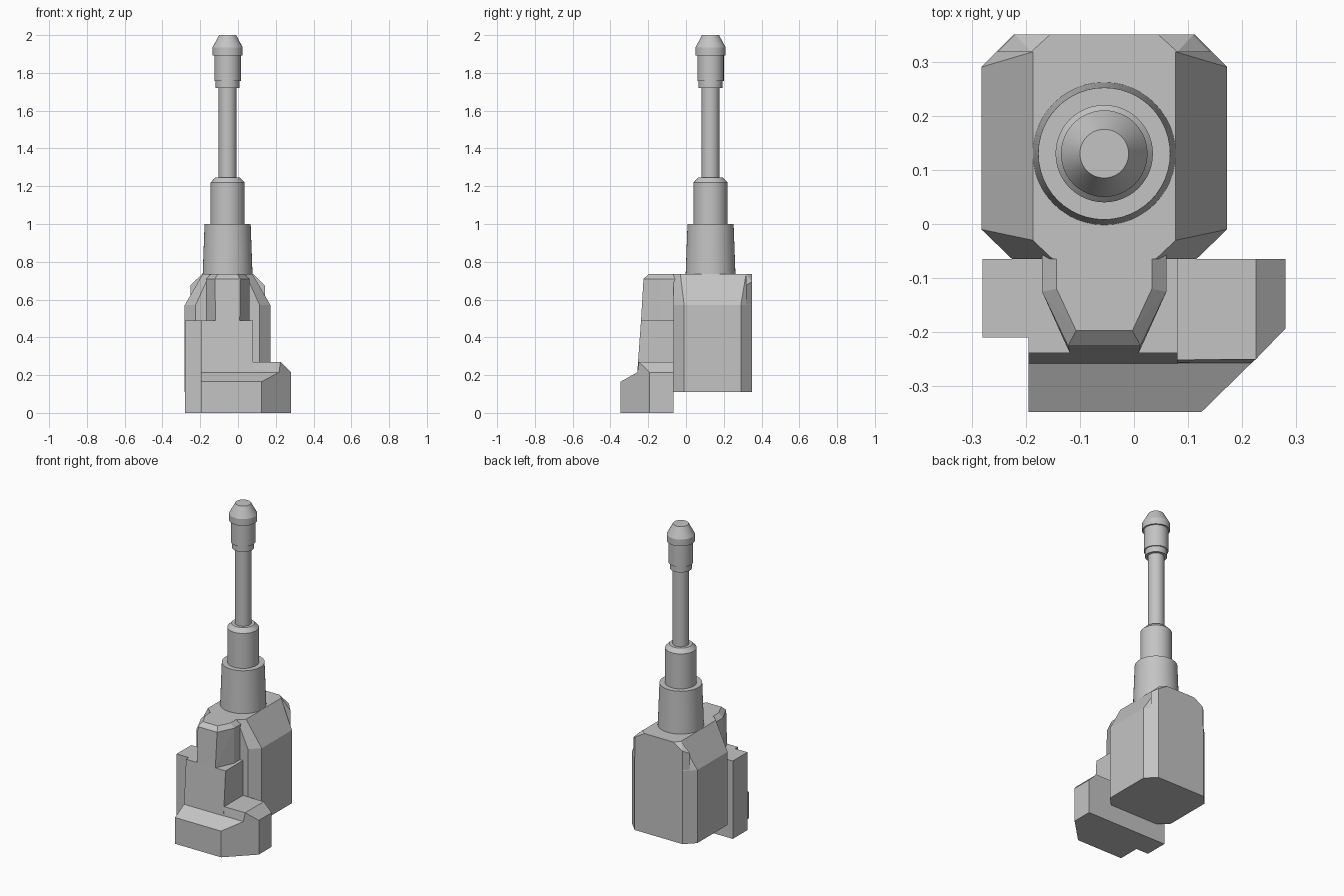
import bpy, bmesh, math

cube = bpy.data.objects.get("Cube")
if cube:
    bpy.data.objects.remove(cube, do_unlink=True)

grey = bpy.data.materials.new("plain grey")
grey.use_nodes = True
tone = (0.55, 0.55, 0.55, 1)
grey.diffuse_color = tone
grey.node_tree.nodes["Principled BSDF"].inputs["Base Color"].default_value = tone

CX, CY = -0.055, 0.13   # axis of the barrel and centre of the housing


def finish(name, bm):
    bmesh.ops.recalc_face_normals(bm, faces=bm.faces)
    mesh = bpy.data.meshes.new(name)
    bm.to_mesh(mesh)
    bm.free()
    mesh.materials.append(grey)
    obj = bpy.data.objects.new(name, mesh)
    bpy.context.collection.objects.link(obj)
    return obj


def solid(name, *layers):
    """Convex solid around outlines, each given as (height, [(x, y), ...])."""
    bm = bmesh.new()
    for z, outline in layers:
        for x, y in outline:
            bm.verts.new((x, y, z))
    res = bmesh.ops.convex_hull(bm, input=bm.verts)
    loose = [v for v in bm.verts if not v.link_faces]
    bmesh.ops.delete(bm, geom=loose, context="VERTS")
    bmesh.ops.dissolve_limit(bm, angle_limit=math.radians(1),
                             verts=bm.verts, edges=bm.edges)
    return finish(name, bm)


def mirrored(half, cx=CX):
    """Outline from (half width, y) points, repeated on the other side of cx."""
    return [(cx + s * w, y) for s in (-1, 1) for w, y in half]


# Housing: chamfered corners and a sloping roof on both sides
walls = mirrored([(0.17, -0.065), (0.227, -0.01), (0.227, 0.29), (0.167, 0.35)])
roof = mirrored([(0.132, -0.03), (0.095, -0.065), (0.132, 0.318), (0.095, 0.35)])
solid("housing", (0.11, walls), (0.57, walls), (0.735, roof))

# Raised rib along the back of the roof
solid("back_rib",
      (0.5, mirrored([(0.197, 0.318), (0.165, 0.35)])),
      (0.675, mirrored([(0.197, 0.318)])),
      (0.695, mirrored([(0.165, 0.35)])),
      (0.735, mirrored([(0.135, 0.318), (0.1, 0.35)])))

# Front tower with a bevelled top
solid("front_tower",
      (0.49, mirrored([(0.115, -0.03), (0.115, -0.125), (0.064, -0.238)])),
      (0.71, mirrored([(0.115, -0.03), (0.115, -0.125), (0.067, -0.225)])),
      (0.735, mirrored([(0.088, -0.03), (0.088, -0.12), (0.052, -0.197)])))

# Pedestal below the tower, with a leaning front
solid("pedestal",
      (0.2, [(-0.195, -0.065), (0.08, -0.065), (0.08, -0.259), (-0.195, -0.259)]),
      (0.49, [(-0.195, -0.065), (0.08, -0.065), (0.08, -0.238), (-0.195, -0.238)]))

# Plain block on the right side of the pedestal
side = [(-0.28, -0.065), (-0.19, -0.065), (-0.19, -0.21), (-0.28, -0.21)]
solid("side_block", (0, side), (0.49, side))

# Foot with a cut corner and a sloping toe
rear = [(-0.195, -0.065), (0.28, -0.065), (0.28, -0.193)]
toe = [(0.125, -0.347), (-0.195, -0.347)]
ledge = [(0.217, -0.257), (-0.195, -0.257)]
solid("foot", (0, rear + toe), (0.165, toe), (0.215, rear + ledge))

# Low step on top of the foot
solid("step", (0.215, rear + ledge),
      (0.27, [(-0.19, -0.065), (0.225, -0.065), (0.225, -0.25), (-0.19, -0.253)]))


def turned(name, profile, segments=48):
    """Closed round part from (radius, height) points on the barrel axis."""
    bm = bmesh.new()
    rings = []
    for r, z in profile:
        angles = [math.tau * i / segments for i in range(segments)]
        rings.append([bm.verts.new((CX + r * math.cos(a), CY + r * math.sin(a), z))
                      for a in angles])
    for low, high in zip(rings, rings[1:]):
        for i in range(segments):
            j = (i + 1) % segments
            bm.faces.new((low[i], low[j], high[j], high[i]))
    bm.faces.new(rings[0][::-1])
    bm.faces.new(rings[-1])
    obj = finish(name, bm)
    bpy.ops.object.select_all(action="DESELECT")
    obj.select_set(True)
    bpy.context.view_layer.objects.active = obj
    bpy.ops.object.shade_smooth_by_angle(angle=math.radians(25))


# Stepped barrel and its tip
turned("barrel_base", [(0.132, 0.73), (0.122, 1.0)])
turned("barrel_collar", [(0.09, 0.99), (0.09, 1.22), (0.066, 1.245)])
turned("barrel_tube", [(0.047, 1.24), (0.047, 1.73)])
turned("barrel_sleeve", [(0.063, 1.72), (0.063, 1.757), (0.07, 1.757), (0.07, 1.9)])
turned("barrel_tip", [(0.08, 1.893), (0.08, 1.935), (0.045, 2.0)])
